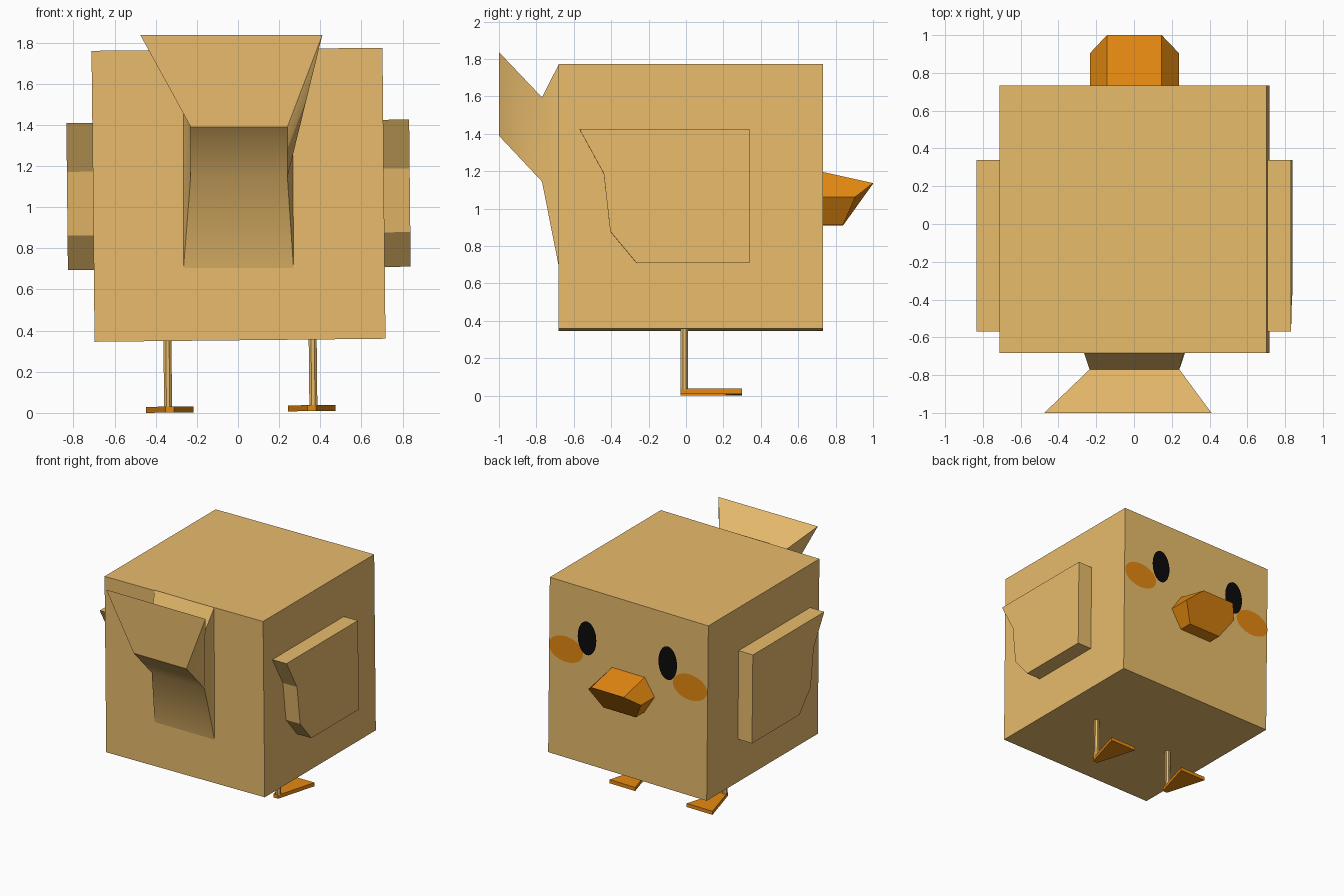
import bpy, bmesh
from math import radians, sin, cos, pi
from mathutils import Matrix

if "Cube" in bpy.data.objects:
    bpy.data.objects.remove(bpy.data.objects["Cube"])

# The whole figure leans very slightly sideways
PIVOT = Matrix.Translation((0, 0, 1.3))
LEAN = PIVOT @ Matrix.Rotation(radians(-0.6), 4, 'Y') @ PIVOT.inverted()


def material(name, rgb):
    m = bpy.data.materials.new(name)
    m.diffuse_color = (*rgb, 1)
    m.use_nodes = True
    m.node_tree.nodes["Principled BSDF"].inputs["Base Color"].default_value = m.diffuse_color
    return m


YELLOW = material("yellow", (0.81, 0.50, 0.15))
ORANGE = material("orange", (0.78, 0.25, 0.005))
BLACK = material("black", (0.003, 0.003, 0.003))


def loft(name, rings, mat, lean=True):
    """Skin equal-length rings of points and cap both ends; one ring gives a flat face."""
    bm = bmesh.new()
    loops = [[bm.verts.new(p) for p in ring] for ring in rings]
    for a, b in zip(loops, loops[1:]):
        for i in range(len(a)):
            j = (i + 1) % len(a)
            bm.faces.new((a[i], a[j], b[j], b[i]))
    bm.faces.new(loops[0])
    if len(loops) > 1:
        bm.faces.new(loops[-1])
        bmesh.ops.recalc_face_normals(bm, faces=bm.faces[:])
    if lean:
        bm.transform(LEAN)
    me = bpy.data.meshes.new(name)
    bm.to_mesh(me)
    bm.free()
    me.materials.append(mat)
    ob = bpy.data.objects.new(name, me)
    bpy.context.collection.objects.link(ob)
    return ob


def rect_xz(y, xb0, xb1, z0, xt0, xt1, z1):
    return [(xb0, y, z0), (xb1, y, z0), (xt1, y, z1), (xt0, y, z1)]


# Cube body
loft("body", [rect_xz(y, -0.707, 0.707, 0.353, -0.707, 0.707, 1.767)
              for y in (-0.683, 0.732)], YELLOW)

# Flared tail
tail = loft("tail", [
    rect_xz(-0.682, -0.265, 0.27, 0.70, -0.265, 0.265, 1.768),
    rect_xz(-0.77, -0.23, 0.24, 1.145, -0.235, 0.24, 1.595),
    rect_xz(-1.0, -0.23, 0.24, 1.39, -0.475, 0.41, 1.837)], YELLOW, lean=False)
bpy.context.view_layer.objects.active = tail
tail.select_set(True)
bpy.ops.object.shade_smooth_by_angle(angle=radians(40))

# Six-sided beak, cut back underneath
upper, side, lower = (0.145, 1.195), (0.235, 1.06), (0.145, 0.912)


def hexagon(top, mid, low):
    half = [(upper[0], *top), (side[0], *mid), (lower[0], *low)]
    return half + [(-x, y, z) for x, y, z in reversed(half)]


loft("beak", [hexagon((0.73, 1.195), (0.73, 1.06), (0.73, 0.912)),
              hexagon((1.0, 1.135), (0.905, 1.06), (0.84, 0.912))], ORANGE)

WING = [(-0.57, 1.417), (0.34, 1.417), (0.34, 0.702),
        (-0.265, 0.702), (-0.405, 0.87), (-0.44, 1.18)]
FOOT = [(-0.02, -0.03), (0.02, -0.03), (0.115, 0.30), (-0.115, 0.30)]


def ellipse(cx, y, cz, rx, rz, n=32):
    # ordered so the face points towards +y
    return [(cx + rx * sin(2 * pi * i / n), y, cz + rz * cos(2 * pi * i / n))
            for i in range(n)]


for s, tag in ((-1, "left"), (1, "right")):
    # Wings
    loft(tag + "_wing", [[(s * x, y, z) for y, z in WING] for x in (0.706, 0.833)], YELLOW)
    # Legs
    loft(tag + "_leg", [[(s * 0.353 + 0.021 * cos(pi / 8 + i * pi / 4),
                          -0.009 + 0.021 * sin(pi / 8 + i * pi / 4), z)
                         for i in range(8)] for z in (0.03, 0.37)], YELLOW)
    # Webbed feet
    loft(tag + "_foot", [[(s * 0.345 + x, y, z) for x, y in FOOT]
                         for z in (0.005, 0.034)], ORANGE)
    # Eyes and cheeks
    loft(tag + "_eye", [ellipse(s * 0.36, 0.748, 1.375, 0.083, 0.135)], BLACK)
    loft(tag + "_cheek", [ellipse(s * 0.553, 0.738, 1.23, 0.153, 0.103)], ORANGE)
